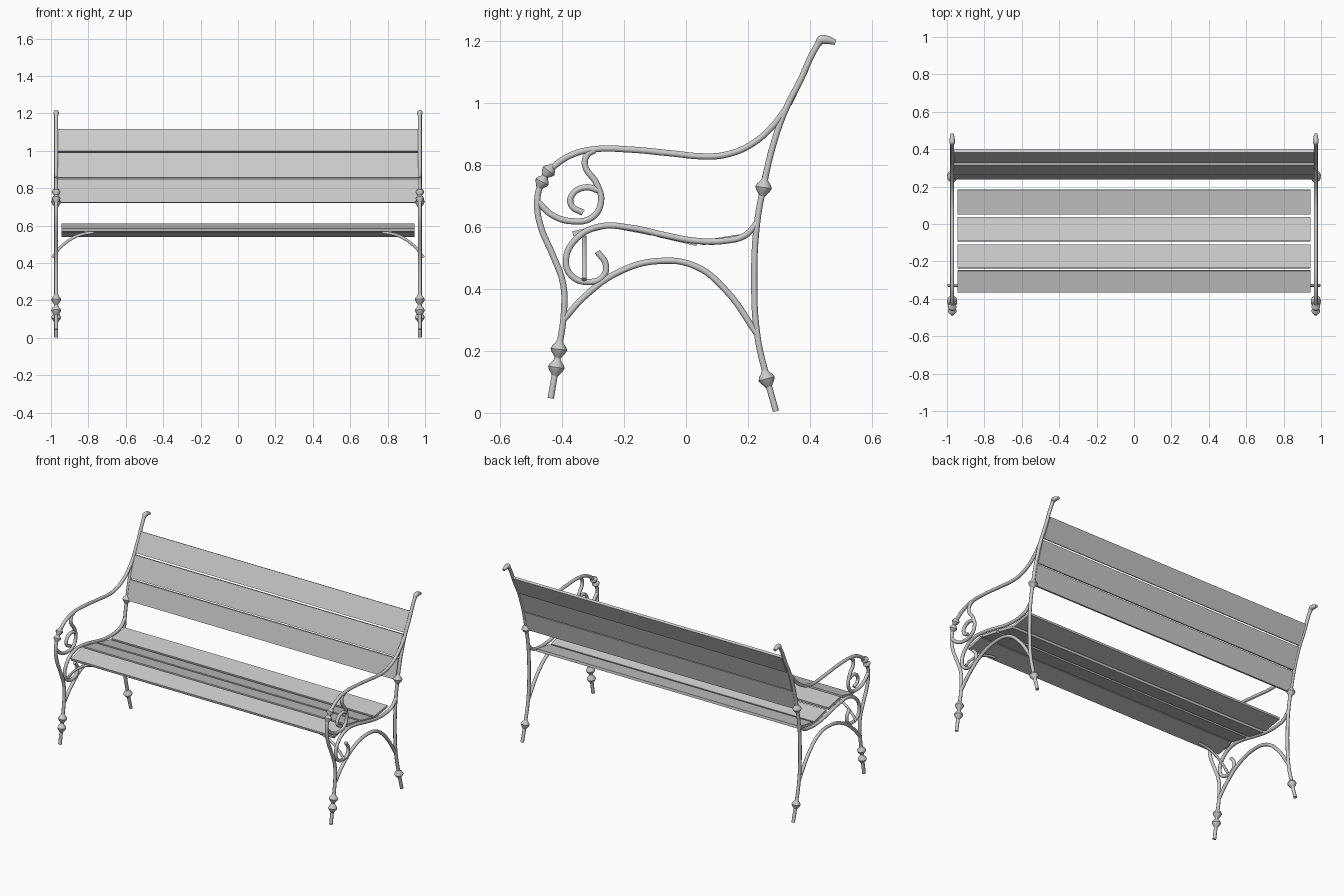
import bpy, bmesh, math
from mathutils import Vector

if "Cube" in bpy.data.objects:
    bpy.data.objects.remove(bpy.data.objects["Cube"])

SIDE_X = 0.972


def smooth(ob):
    bpy.ops.object.select_all(action='DESELECT')
    ob.select_set(True)
    bpy.context.view_layer.objects.active = ob
    bpy.ops.object.shade_smooth_by_angle(angle=math.radians(40))


def rod(name, pts, radius=0.0105, radii=None):
    """Round iron bar through 3D points, turned into a mesh."""
    cu = bpy.data.curves.new(name, 'CURVE')
    cu.dimensions = '3D'
    cu.bevel_depth = radius
    cu.bevel_resolution = 3
    cu.resolution_u = 6
    cu.use_fill_caps = True
    sp = cu.splines.new('BEZIER')
    sp.bezier_points.add(len(pts) - 1)
    for i, (bp, p) in enumerate(zip(sp.bezier_points, pts)):
        bp.co = p
        bp.handle_left_type = bp.handle_right_type = 'AUTO'
        if radii:
            bp.radius = radii[i]
    ob = bpy.data.objects.new(name, cu)
    bpy.context.collection.objects.link(ob)
    bpy.ops.object.select_all(action='DESELECT')
    ob.select_set(True)
    bpy.context.view_layer.objects.active = ob
    bpy.ops.object.convert(target='MESH')
    smooth(bpy.context.view_layer.objects.active)


def bead(name, pos, axis, profile, seg=16):
    """Turned knob: (radius, height) profile spun round an axis."""
    bm = bmesh.new()
    q = Vector(axis).to_track_quat('Z', 'Y')
    rings = []
    for r, h in profile:
        rings.append([bm.verts.new(Vector(pos) + q @ Vector((
            r * math.cos(a * math.tau / seg), r * math.sin(a * math.tau / seg), h)))
            for a in range(seg)])
    for lo, hi in zip(rings, rings[1:]):
        for i in range(seg):
            j = (i + 1) % seg
            bm.faces.new((lo[i], lo[j], hi[j], hi[i]))
    bm.faces.new(rings[0][::-1])
    bm.faces.new(rings[-1])
    me = bpy.data.meshes.new(name)
    bm.to_mesh(me)
    bm.free()
    ob = bpy.data.objects.new(name, me)
    bpy.context.collection.objects.link(ob)
    smooth(ob)


def slat(name, a, b, half_x, thick):
    """Board whose visible face runs from a to b in (y, z)."""
    a, b = Vector(a), Vector(b)
    d = (b - a).normalized()
    n = Vector((d.y, -d.x)) * thick
    sec = [a, b, b + n, a + n]
    bm = bmesh.new()
    f = bm.faces.new([bm.verts.new((-half_x, p.x, p.y)) for p in sec])
    ext = bmesh.ops.extrude_face_region(bm, geom=[f])
    bmesh.ops.translate(bm, vec=(2 * half_x, 0, 0),
                        verts=[v for v in ext['geom'] if isinstance(v, bmesh.types.BMVert)])
    bmesh.ops.recalc_face_normals(bm, faces=bm.faces)
    me = bpy.data.meshes.new(name)
    bm.to_mesh(me)
    bm.free()
    bpy.context.collection.objects.link(bpy.data.objects.new(name, me))


# Side frame bars as (y, z) paths
bars = {
    "back_post": [(.29, .005), (.26, .115), (.23, .25), (.22, .43), (.229, .61), (.25, .73),
                  (.28, .86), (.322, .98), (.37, 1.075), (.406, 1.155), (.432, 1.2)],
    "arm_and_front_leg": [(.322, .98), (.28, .925), (.206, .863), (.126, .832), (.06, .827),
                          (-.05, .837), (-.18, .849), (-.295, .85), (-.375, .829), (-.44, .78),
                          (-.468, .737), (-.48, .673), (-.468, .6), (-.43, .51), (-.397, .42),
                          (-.393, .334), (-.41, .205), (-.436, .047)],
    "arm_scroll": [(-.477, .68), (-.432, .638), (-.368, .618), (-.303, .63), (-.274, .68),
                   (-.287, .737), (-.326, .8), (-.318, .832), (-.295, .847)],
    "arm_scroll_curl": [(-.28, .717), (-.326, .727), (-.367, .703), (-.37, .67), (-.332, .645)],
    "seat_rail": [(.229, .612), (.19, .572), (.126, .555), (.03, .555), (-.068, .573),
                  (-.18, .597), (-.277, .601), (-.352, .563), (-.387, .495), (-.37, .443),
                  (-.315, .422), (-.267, .44), (-.259, .479), (-.286, .52)],
    "leg_arch": [(-.395, .3), (-.326, .376), (-.213, .456), (-.084, .49), (.03, .473),
                 (.126, .398), (.23, .253)],
}

# Knobs: y, z, axis direction in (y, z), size
knobs = {
    "back_post_knob": (.25, .727, (.15, 1), 1.0),
    "back_foot_knob": (.26, .11, (-.26, 1), 1.0),
    "front_leg_upper_knob": (-.41, .205, (.12, 1), 1.0),
    "front_leg_lower_knob": (-.418, .147, (.15, 1), 1.0),
    "arm_upper_knob": (-.443, .78, (.6, .8), .85),
    "arm_lower_knob": (-.464, .745, (.45, .85), .85),
}
knob_profile = [(.010, -.028), (.015, -.02), (.022, -.011), (.027, 0),
                (.022, .011), (.015, .018), (.010, .028)]

for side, s in (("left", -1), ("right", 1)):
    x = s * SIDE_X
    for name, path in bars.items():
        rod(f"{side}_{name}", [(x, y, z) for y, z in path])
    for name, (y, z, (dy, dz), k) in knobs.items():
        bead(f"{side}_{name}", (x, y, z), (0, dy, dz), [(r * k, h * k) for r, h in knob_profile])
    # Curled tip on the back post
    rod(f"{side}_post_tip", [(x, .425, 1.188), (x, .437, 1.203), (x, .452, 1.203), (x, .482, 1.195)],
        .0105, [1.0, 1.5, 1.4, .85])
    # Curved brace under the seat front
    rod(f"{side}_seat_brace", [(s * a, -.328, z) for a, z in
                               ((.992, .43), (.955, .478), (.89, .53), (.83, .555), (.77, .565))], .008)

# Seat boards, from the back to the front
for i, (a, b) in enumerate([((.05, .556), (.182, .577)), ((-.09, .583), (.037, .554)),
                            ((-.235, .612), (-.11, .588)), ((-.367, .585), (-.25, .613))]):
    slat(f"seat_slat_{i + 1}", a, b, .944, .016)

# Backrest boards, from the bottom up
for i, (a, b) in enumerate([((.237, .725), (.266, .85)), ((.271, .858), (.316, .991)),
                            ((.326, .998), (.383, 1.117))]):
    slat(f"back_slat_{i + 1}", a, b, .963, .016)
